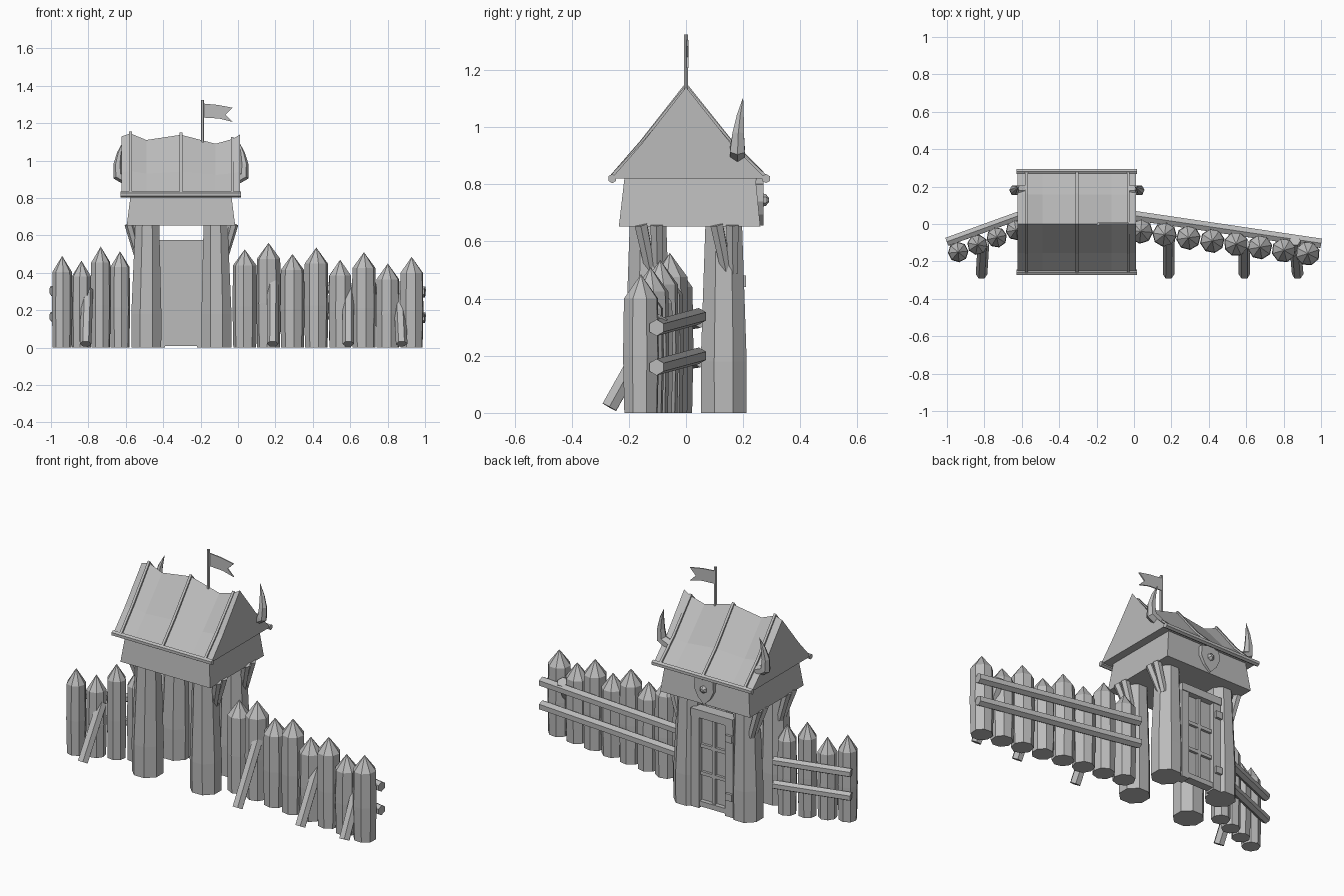
import bpy, bmesh, math, random
from mathutils import Vector

random.seed(4)
cube = bpy.data.objects.get("Cube")
if cube:
    bpy.data.objects.remove(cube, do_unlink=True)

grey = bpy.data.materials.new("plain_grey")
grey.use_nodes = True
grey.diffuse_color = (0.5, 0.5, 0.5, 1)
grey.node_tree.nodes["Principled BSDF"].inputs["Base Color"].default_value = (0.5, 0.5, 0.5, 1)


def loft(name, rings):
    """Skin a closed solid through rings of equal point count."""
    bm = bmesh.new()
    rows = [[bm.verts.new(p) for p in ring] for ring in rings]
    n = len(rows[0])
    for a, b in zip(rows, rows[1:]):
        for i in range(n):
            j = (i + 1) % n
            bm.faces.new((a[i], a[j], b[j], b[i]))
    bm.faces.new(rows[0])
    bm.faces.new(rows[-1])
    bmesh.ops.remove_doubles(bm, verts=bm.verts, dist=0.0002)
    bmesh.ops.recalc_face_normals(bm, faces=bm.faces)
    mesh = bpy.data.meshes.new(name)
    bm.to_mesh(mesh)
    bm.free()
    mesh.materials.append(grey)
    obj = bpy.data.objects.new(name, mesh)
    bpy.context.collection.objects.link(obj)
    return obj


def tube(name, path, radii, sides=6, turn=0.0):
    """Faceted tube along a path, with one radius per point."""
    path = [Vector(p) for p in path]
    axis = (path[-1] - path[0]).normalized()
    ref = Vector((0, 1, 0)) if abs(axis.y) < 0.8 else Vector((1, 0, 0))
    rings = []
    for i, p in enumerate(path):
        t = (path[min(i + 1, len(path) - 1)] - path[max(i - 1, 0)]).normalized()
        u = t.cross(ref).normalized()
        v = t.cross(u)
        angles = [turn + math.tau * k / sides for k in range(sides)]
        rings.append([p + (u * math.cos(a) + v * math.sin(a)) * radii[i] for a in angles])
    return loft(name, rings)


def box(name, x0, x1, y0, y1, z0, z1):
    return loft(name, [[(x0, y0, z), (x1, y0, z), (x1, y1, z), (x0, y1, z)] for z in (z0, z1)])


def plate(name, outline, y0, y1):
    """Extrude an x-z outline along y."""
    return loft(name, [[(x, y, z) for x, z in outline] for y in (y0, y1)])


MID = -0.305  # tower centre line

# Four tower posts with short braces under the cabin
for side, px in (("right", -0.49), ("left", -0.115)):
    out = -1 if side == "right" else 1
    for end, py in (("front", -0.133), ("back", 0.132)):
        tube(f"{end}_{side}_post", [(px, py, 0), (px, py, 0.18), (px - out * 0.005, py, 0.67)],
             [0.086, 0.087, 0.069], 8, math.pi / 8)
        for dy in (-0.025, 0.03):
            tube(f"{end}_{side}_brace", [(px + out * 0.045, py + dy * 0.4 + 0.02, 0.49),
                                         (px + out * 0.092, py + dy, 0.66)], [0.02, 0.025])

# Gate with frame and crossbars on the back
box("gate_panel", -0.43, -0.18, 0.14, 0.165, 0.01, 0.57)
for x in (-0.415, -0.195):
    box("gate_jamb", x - 0.025, x + 0.025, 0.135, 0.195, 0.0, 0.57)
box("gate_lintel", -0.44, -0.17, 0.135, 0.2, 0.53, 0.575)
box("gate_sill", -0.43, -0.18, 0.14, 0.19, 0.01, 0.04)
box("gate_centre_bar", MID - 0.01, MID + 0.01, 0.16, 0.18, 0.04, 0.53)
for z in (0.2, 0.36):
    box("gate_crossbar", -0.39, -0.22, 0.16, 0.18, z - 0.01, z + 0.01)
for z in (0.12, 0.46):
    box("gate_hinge", -0.44, -0.4, 0.19, 0.21, z - 0.02, z + 0.02)

# Flared cabin under the roof
loft("cabin", [[(MID - w, f, z), (MID + w, f, z), (MID + w, b, z), (MID - w, b, z)]
               for w, f, b, z in ((0.29, -0.235, 0.26, 0.652), (0.268, -0.215, 0.243, 0.825))])

# Roof with sagging ridge
EAVE = 0.82
ridge = {-0.622: 1.13, -0.575: 1.145, -0.49: 1.11, MID: 1.138,
         -0.12: 1.09, -0.03: 1.115, 0.012: 1.14}


def slope(x, lift=0.0):
    top = ridge[x]
    bend = EAVE + 0.38 * (top - EAVE)
    return [(x, -0.262, EAVE + lift), (x, -0.155, bend + lift), (x, 0, top + lift),
            (x, 0.158, bend + lift), (x, 0.28, EAVE + lift)]


loft("roof", [slope(x) for x in ridge])
for x in (-0.575, MID, -0.03):
    tube("roof_rib", slope(x, 0.004), [0.01] * 5, 4, math.pi / 4)
for y in (-0.258, 0.28):
    tube("eave_beam", [(-0.627, y, EAVE), (0.017, y, EAVE)], [0.016, 0.016])

# Horns at both gable ends
for out in (-1, 1):
    pts = [(0.285, 0.18, 0.895), (0.335, 0.18, 0.92), (0.338, 0.183, 0.98),
           (0.328, 0.19, 1.04), (0.308, 0.2, 1.105)]
    tube("horn", [(MID + out * x, y, z) for x, y, z in pts], [0.03, 0.03, 0.023, 0.014, 0], 6)

# Shield with boss on the back of the cabin
shield = [(-0.06, 0.8), (-0.03, 0.805), (0, 0.825), (0.03, 0.805), (0.06, 0.8),
          (0.062, 0.74), (0.04, 0.695), (0, 0.655), (-0.04, 0.695), (-0.062, 0.74)]
plate("shield", [(MID + x, z) for x, z in shield], 0.245, 0.272)
tube("shield_boss", [(MID, 0.265, 0.745), (MID, 0.28, 0.745), (MID, 0.29, 0.745)], [0.024, 0.02, 0.008])

# Flag and pole
tube("flagpole", [(-0.19, 0, 1.08), (-0.19, 0, 1.325)], [0.009, 0.009])
flag = [(-0.19, 1.305), (-0.11, 1.298), (-0.03, 1.283), (-0.068, 1.245),
        (-0.03, 1.207), (-0.1, 1.225), (-0.19, 1.23)]
plate("flag", flag, 0.001, 0.008)


# Palisade stakes
def stake(x, y, tip, r):
    spin = random.uniform(0, math.tau)
    shoulder = tip - 0.085
    tube("palisade_stake", [(x, y, 0), (x, y, shoulder * 0.5), (x, y, shoulder), (x, y, tip)],
         [r * 0.93, r, r * 0.95, 0], 8, spin)


for i, tip in enumerate((0.525, 0.56, 0.5, 0.535, 0.47, 0.51, 0.45, 0.485)):
    x = 0.036 + 0.1275 * i
    stake(x, -0.035 - 0.132 * x, tip, 0.066)
for i, tip in enumerate((0.49, 0.465, 0.54, 0.515)):
    x = -0.94 + 0.103 * i
    stake(x, -0.15 + 0.38 * (x + 0.94), tip, 0.055)

# Rails behind the palisade
for z in (0.16, 0.298):
    tube("left_rail", [(1, -0.103, z), (0.0, 0.045, z + 0.04)], [0.029, 0.029])
    tube("right_rail", [(-1, -0.095, z + 0.005), (-0.6, 0.05, z + 0.025)], [0.026, 0.026])

# Slanted props in front of the palisade
for foot, head, top in ((0.185, 0.187, 0.35), (0.59, 0.59, 0.31), (0.875, 0.86, 0.34), (-0.815, -0.805, 0.31)):
    tube("palisade_prop", [(foot, -0.268, 0.02), (head, -0.268 + 0.56 * (top - 0.02), top)], [0.031, 0.031])
